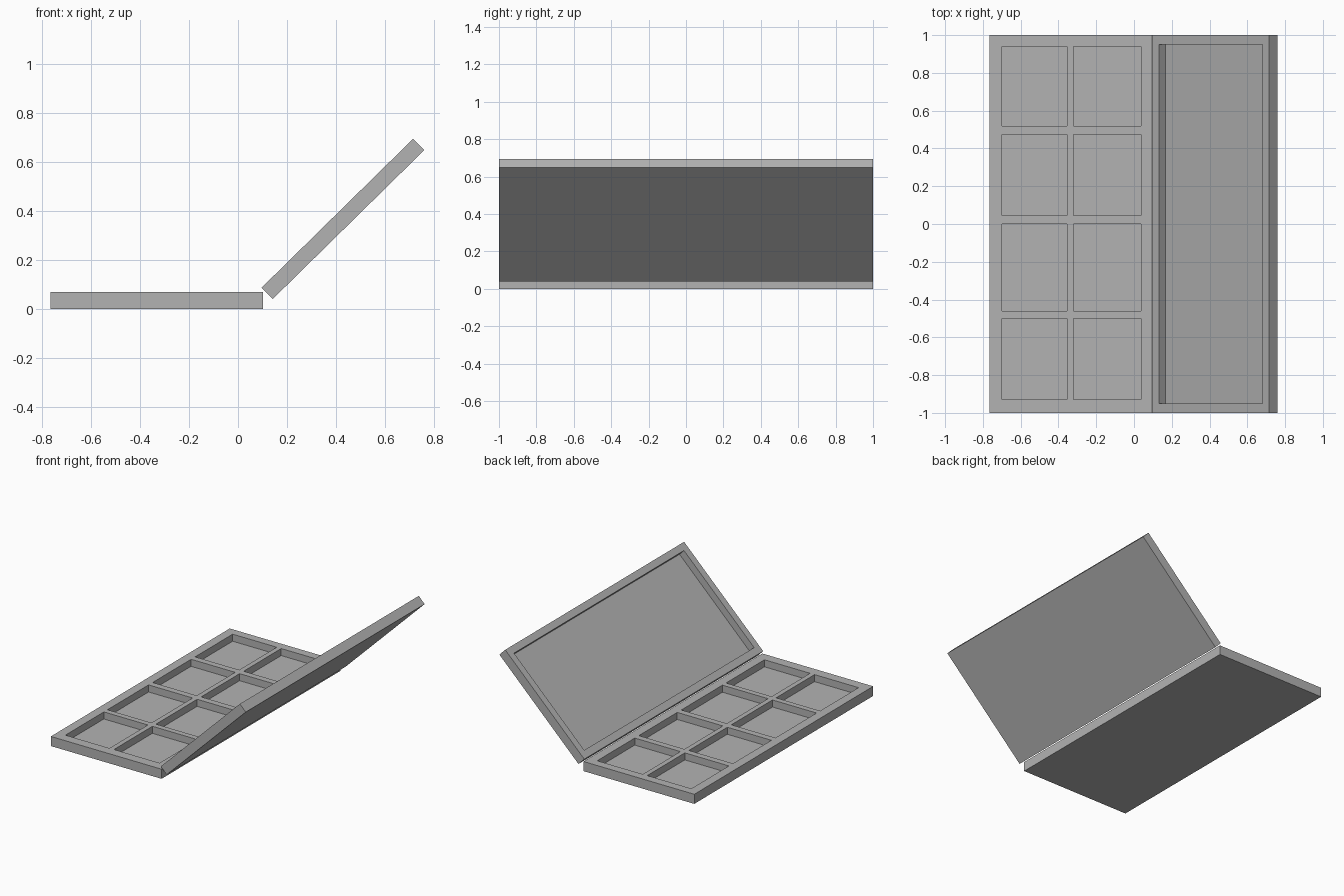
import bpy, bmesh, math
from mathutils import Vector, Matrix

cube = bpy.data.objects.get("Cube")
if cube:
    bpy.data.objects.remove(cube)

GREY = (0.45, 0.45, 0.45, 1)
grey = bpy.data.materials.new("matte grey")
grey.use_nodes = True
grey.diffuse_color = GREY
grey.node_tree.nodes["Principled BSDF"].inputs["Base Color"].default_value = GREY


def tray(name, xs, ys, thickness, depth, transform):
    """Slab with its top at z = 0; every odd cell of the grid is sunk as a pan."""
    bm = bmesh.new()
    grid = [[bm.verts.new((x, y, 0)) for y in ys] for x in xs]
    pans = []
    for i in range(len(xs) - 1):
        for j in range(len(ys) - 1):
            face = bm.faces.new((grid[i][j], grid[i + 1][j],
                                 grid[i + 1][j + 1], grid[i][j + 1]))
            if i % 2 and j % 2:
                pans.append(face)
    # underside and outer walls
    made = bmesh.ops.extrude_face_region(bm, geom=bm.faces[:], use_keep_orig=True)
    low = [v for v in made["geom"] if isinstance(v, bmesh.types.BMVert)]
    bmesh.ops.translate(bm, verts=low, vec=(0, 0, -thickness))
    # sunken pans
    for face in bmesh.ops.extrude_discrete_faces(bm, faces=pans)["faces"]:
        bmesh.ops.translate(bm, verts=face.verts[:], vec=(0, 0, -depth))
    bmesh.ops.recalc_face_normals(bm, faces=bm.faces[:])
    bm.transform(transform)
    mesh = bpy.data.meshes.new(name)
    bm.to_mesh(mesh)
    bm.free()
    mesh.materials.append(grey)
    obj = bpy.data.objects.new(name, mesh)
    bpy.context.collection.objects.link(obj)
    return obj


# base tray with two columns of four pans
tray("base_tray",
     [-0.765, -0.70, -0.355, -0.32, 0.037, 0.102],
     [-1, -0.93, -0.50, -0.46, 0, 0.045, 0.475, 0.52, 0.94, 1],
     0.068, 0.05, Matrix.Translation((0, 0, 0.068)))

# open lid, hinged along the tray's edge, with one shallow recess
tilt = Matrix.Rotation(math.radians(-44.5), 4, "Y")
tray("lid", [0, 0.05, 0.82, 0.868], [-1, -0.95, 0.95, 1],
     0.065, 0.05, Matrix.Translation((0.096, 0, 0.086)) @ tilt)
